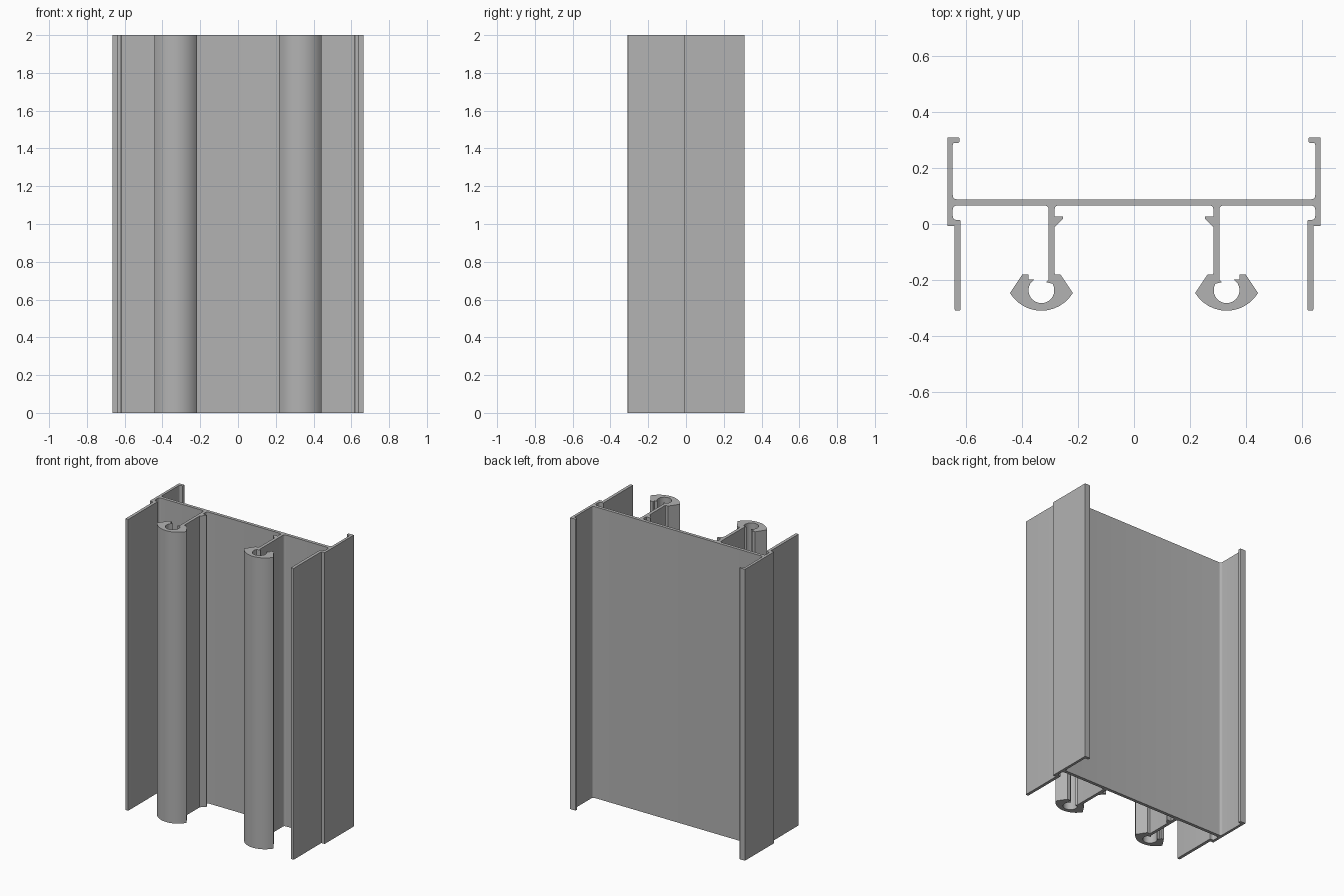
import bpy
import bmesh
from math import cos, sin, radians
from mathutils import Vector

HEIGHT = 2.0
FILLET = 0.016
SMALL = 0.006

if "Cube" in bpy.data.objects:
    bpy.data.objects.remove(bpy.data.objects["Cube"], do_unlink=True)


def arc(cx, cy, radius, start, end, steps):
    """Points on a circle between two angles, as sharp corners."""
    points = []
    for i in range(steps + 1):
        angle = radians(start + (end - start) * i / steps)
        points.append((cx + radius * cos(angle), cy + radius * sin(angle), 0))
    return points


def round_corners(corners, steps=5):
    """Replace each (x, y, radius) corner by a fillet."""
    outline = []
    count = len(corners)
    for i, (x, y, radius) in enumerate(corners):
        here = Vector((x, y))
        if radius == 0:
            outline.append(here)
            continue
        before = here + (Vector(corners[i - 1][:2]) - here).normalized() * radius
        after = here + (Vector(corners[(i + 1) % count][:2]) - here).normalized() * radius
        for k in range(steps + 1):
            t = k / steps
            outline.append(before * (1 - t) ** 2 + here * 2 * t * (1 - t) + after * t * t)
    return outline


def extrude_outline(name, outline, height, material):
    mesh = bpy.data.meshes.new(name)
    bm = bmesh.new()
    base = bm.faces.new([bm.verts.new((p.x, p.y, 0)) for p in outline])
    result = bmesh.ops.extrude_face_region(bm, geom=[base], use_keep_orig=True)
    top = [v for v in result["geom"] if isinstance(v, bmesh.types.BMVert)]
    bmesh.ops.translate(bm, verts=top, vec=(0, 0, height))
    bmesh.ops.recalc_face_normals(bm, faces=bm.faces)
    bm.to_mesh(mesh)
    bm.free()
    mesh.materials.append(material)
    obj = bpy.data.objects.new(name, mesh)
    bpy.context.collection.objects.link(obj)
    bpy.ops.object.select_all(action="DESELECT")
    obj.select_set(True)
    bpy.context.view_layer.objects.active = obj
    bpy.ops.object.shade_smooth_by_angle(angle=radians(30))
    return obj


grey = bpy.data.materials.new("aluminium grey")
grey.use_nodes = True
colour = (0.45, 0.45, 0.45, 1)
grey.diffuse_color = colour
grey.node_tree.nodes["Principled BSDF"].inputs["Base Color"].default_value = colour

# Levels and edges shared by several parts
web_top, web_bottom = 0.088, 0.066
wall_out, wall_in = 0.664, 0.646
stem_in, stem_out = 0.283, 0.304
hook_in, hook_out, hook_x = 0.262, 0.398, 0.33
hook_top, front = -0.18, -0.309

# Back flange with its inward lip
flange = [
    (wall_in, web_top, FILLET),
    (wall_in, 0.289, FILLET / 2),
    (0.622, 0.289, SMALL),
    (0.622, 0.309, SMALL),
    (wall_out, 0.309, 0),
]
# Side wall step, front leg and rounded groove behind it
leg = [
    (wall_out, -0.008, 0),
    (0.639, -0.008, 0),
    (0.639, front, SMALL),
    (0.618, front, SMALL),
    (0.618, 0.014, SMALL),
    (wall_in, 0.014, FILLET),
    (wall_in, web_bottom, FILLET),
]
# Outer side of the stem, then the open screw channel
channel = [
    (stem_out, web_bottom, FILLET),
    (stem_out, -0.198, 0),
    (0.314, -0.207, 0),
    *arc(hook_x, -0.236, 0.046, 150, 390, 20),
    (0.355, -0.198, 0),
    (0.376, -0.198, 0),
    (0.376, hook_top, 0),
    (hook_out, hook_top, 0),
]
# Bowed front of the hook, inner side of the stem and its barb
hook = [
    *arc(hook_x, front + 0.131, 0.131, -31.3, -148.7, 12),
    (hook_in, hook_top, 0),
    (stem_in, hook_top, SMALL),
    (stem_in, -0.012, 0),
    (0.253, 0.018, 0),
    (0.253, 0.026, 0),
    (stem_in, 0.026, 0),
    (stem_in, web_bottom, FILLET),
]

# The other half is the mirror image
half = flange + leg + channel + hook
mirrored = [(-x, y, r) for x, y, r in reversed(half)]
extrude_outline("frame_profile", round_corners(half + mirrored), HEIGHT, grey)
